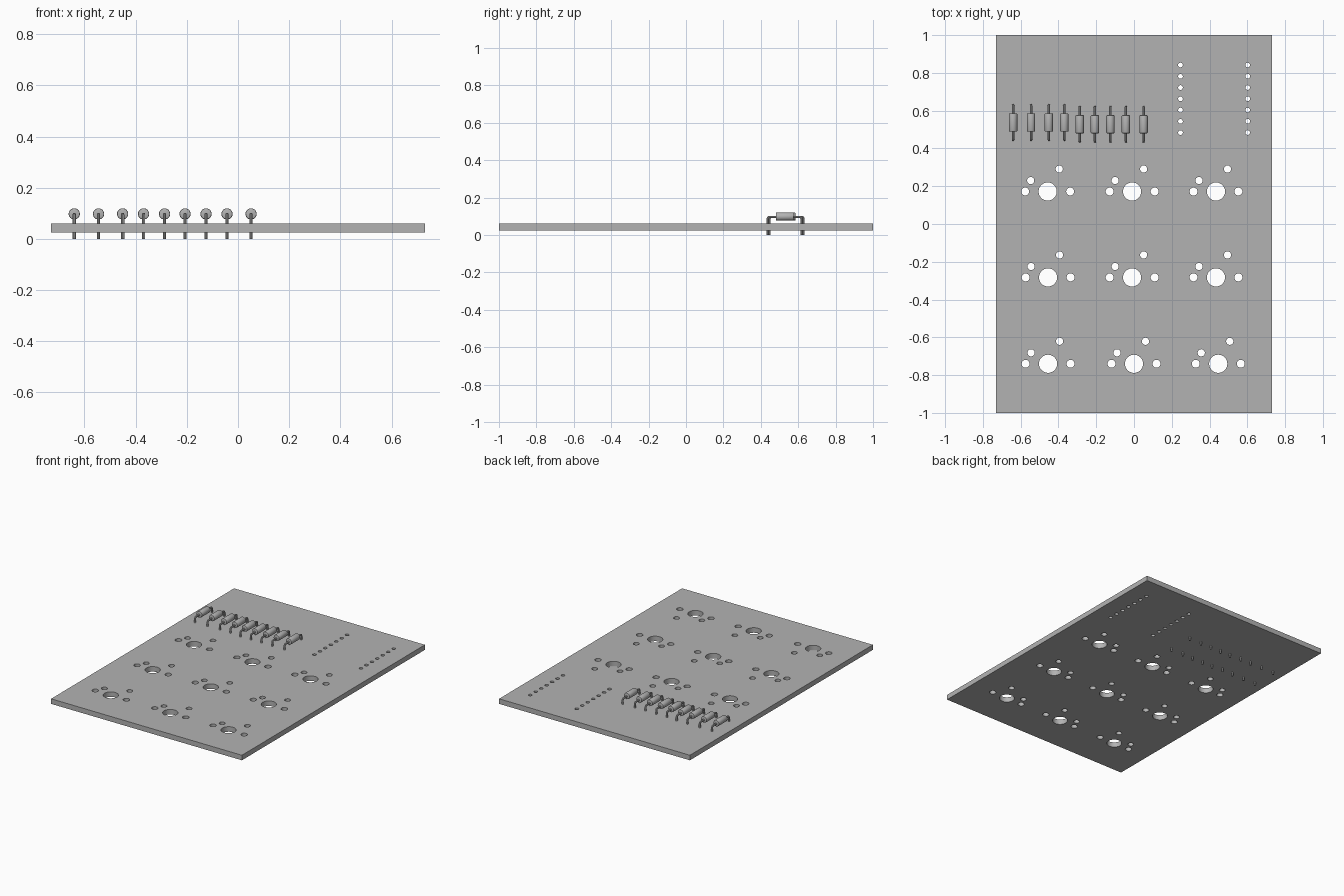
import bpy
import bmesh
from math import radians
from mathutils import Matrix, Vector

cube = bpy.data.objects.get("Cube")
if cube:
    bpy.data.objects.remove(cube, do_unlink=True)

grey = bpy.data.materials.new("plain grey")
grey.use_nodes = True
grey.diffuse_color = (0.45, 0.45, 0.45, 1)
grey.node_tree.nodes["Principled BSDF"].inputs["Base Color"].default_value = grey.diffuse_color

BOTTOM, TOP = 0.025, 0.06
MID = (BOTTOM + TOP) / 2


def add_object(name, bm):
    mesh = bpy.data.meshes.new(name)
    bm.to_mesh(mesh)
    bm.free()
    mesh.materials.append(grey)
    obj = bpy.data.objects.new(name, mesh)
    bpy.context.collection.objects.link(obj)
    return obj


def activate(obj):
    bpy.ops.object.select_all(action="DESELECT")
    obj.select_set(True)
    bpy.context.view_layer.objects.active = obj


def smooth(obj):
    activate(obj)
    bpy.ops.object.shade_smooth_by_angle(angle=radians(35))


# Board slab
bm = bmesh.new()
bmesh.ops.create_cube(bm, size=1, matrix=Matrix.Translation((0, 0, MID))
                      @ Matrix.Diagonal((1.46, 2, TOP - BOTTOM, 1)))
board = add_object("circuit_board", bm)

# All drill holes gathered in one cutter
holes = bmesh.new()


def drill(x, y, radius, sides=32):
    bmesh.ops.create_cone(holes, cap_ends=True, segments=sides, radius1=radius,
                          radius2=radius, depth=0.1,
                          matrix=Matrix.Translation((x, y, MID)))


# Switch footprints: centre post, two side pegs, two contact pins
rows = {0.172: (-0.457, -0.01, 0.434),
        -0.283: (-0.455, -0.01, 0.434),
        -0.74: (-0.455, 0, 0.446)}
for y, columns in rows.items():
    for x in columns:
        drill(x, y, 0.048, 48)
        drill(x - 0.119, y, 0.021)
        drill(x + 0.119, y, 0.021)
        drill(x - 0.09, y + 0.058, 0.019)
        drill(x + 0.061, y + 0.119, 0.019)

# Two rows of controller pin holes
for x in (0.246, 0.602):
    for i in range(7):
        drill(x, 0.484 + i * 0.0596, 0.0125, 20)

cutter = add_object("hole_cutter", holes)
cutter.hide_render = True
cut = board.modifiers.new("holes", "BOOLEAN")
cut.operation = "DIFFERENCE"
cut.solver = "EXACT"
cut.object = cutter
activate(board)
bpy.ops.object.modifier_apply(modifier=cut.name)
bpy.data.objects.remove(cutter, do_unlink=True)
smooth(board)

# Diodes: bevelled cylinder body along y, with one bent wire through it
AXIS_Z = 0.098


def diode_body(name, x, y):
    bm = bmesh.new()
    bmesh.ops.create_cone(bm, cap_ends=True, segments=24, radius1=0.022,
                          radius2=0.022, depth=0.096,
                          matrix=Matrix.Translation((x, y, AXIS_Z))
                          @ Matrix.Rotation(radians(90), 4, "X"))
    rims = [e for e in bm.edges if e.calc_face_angle() > radians(60)]
    bmesh.ops.bevel(bm, geom=rims, offset=0.004, segments=2, profile=0.5, affect="EDGES")
    smooth(add_object(name, bm))


def diode_wire(name, x, y):
    half, bend = 0.091, 0.009
    top = AXIS_Z - 0.002
    path = [(-half, 0), (-half, top - bend), (-half + bend * 0.3, top - bend * 0.3),
            (-half + bend, top)]
    path += [(-u, z) for u, z in reversed(path)]
    curve = bpy.data.curves.new(name, "CURVE")
    curve.dimensions = "3D"
    curve.bevel_depth = 0.0065
    curve.bevel_resolution = 2
    curve.use_fill_caps = True
    line = curve.splines.new("POLY")
    line.points.add(len(path) - 1)
    for point, (u, z) in zip(line.points, path):
        point.co = (x, y + u, z, 1)
    obj = bpy.data.objects.new(name, curve)
    bpy.context.collection.objects.link(obj)
    curve.materials.append(grey)
    activate(obj)
    bpy.ops.object.convert(target="MESH")
    smooth(bpy.context.view_layer.objects.active)


diode_x = (-0.64, -0.545, -0.451, -0.369, -0.287, -0.207, -0.125, -0.043, 0.051)
for i, x in enumerate(diode_x):
    y = 0.537 if i < 4 else 0.528
    diode_body(f"diode_body_{i + 1}", x, y)
    diode_wire(f"diode_wire_{i + 1}", x, y)
